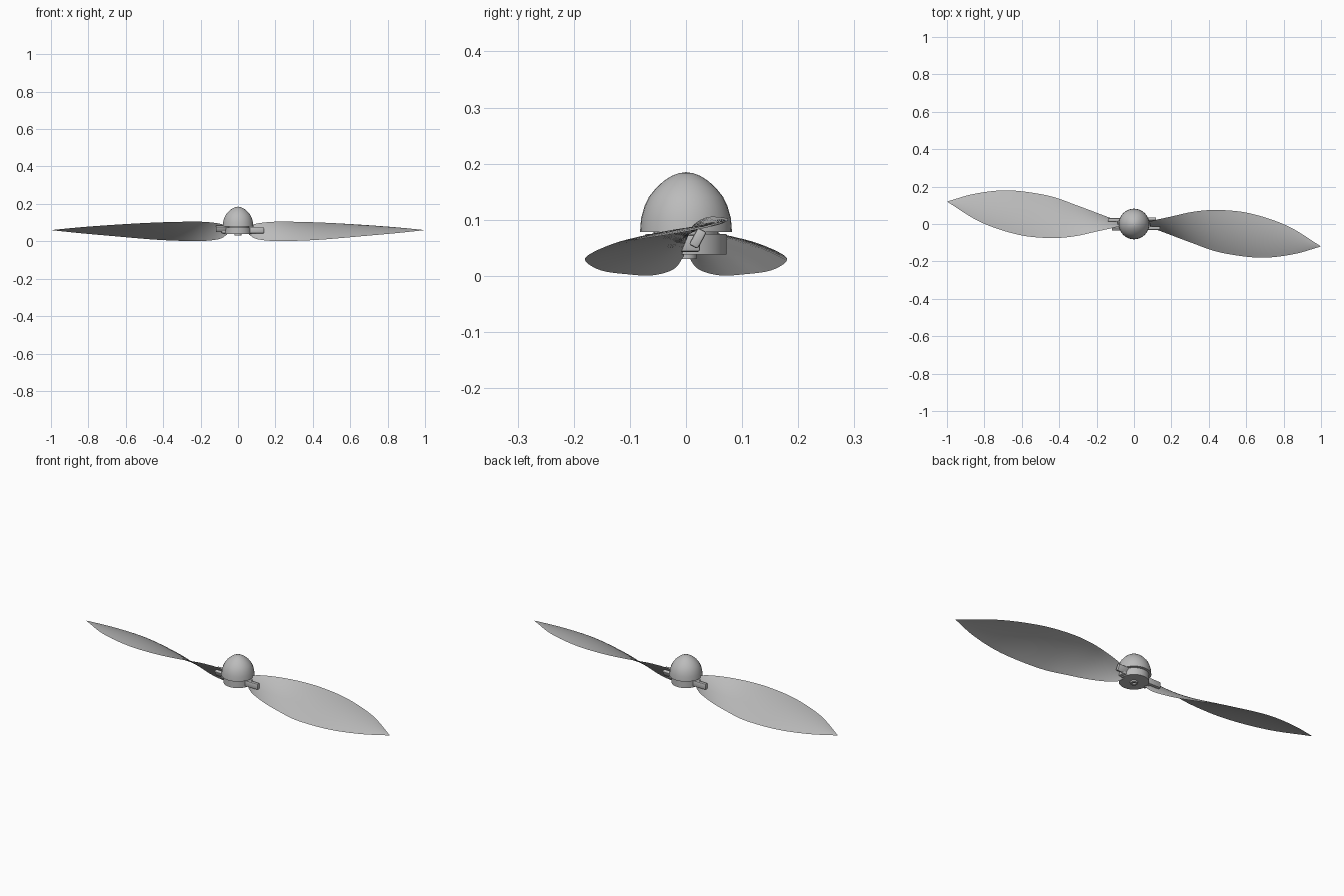
import bpy, bmesh, math
from mathutils import Vector, Matrix

if "Cube" in bpy.data.objects:
    bpy.data.objects.remove(bpy.data.objects["Cube"])

# Single grey plastic
grey = bpy.data.materials.new("grey_plastic")
grey.use_nodes = True
grey.diffuse_color = (0.5, 0.5, 0.5, 1)
grey.node_tree.nodes["Principled BSDF"].inputs["Base Color"].default_value = (0.5, 0.5, 0.5, 1)


def finish(name, bm, angle=40):
    bmesh.ops.remove_doubles(bm, verts=bm.verts, dist=1e-5)
    bmesh.ops.recalc_face_normals(bm, faces=bm.faces)
    mesh = bpy.data.meshes.new(name)
    bm.to_mesh(mesh)
    bm.free()
    mesh.materials.append(grey)
    ob = bpy.data.objects.new(name, mesh)
    bpy.context.collection.objects.link(ob)
    bpy.ops.object.select_all(action='DESELECT')
    ob.select_set(True)
    bpy.context.view_layer.objects.active = ob
    bpy.ops.object.shade_smooth_by_angle(angle=math.radians(angle))
    return ob


def lathe(name, profile, segments=32):
    bm = bmesh.new()
    verts = [bm.verts.new((r, 0, z)) for r, z in profile]
    edges = [bm.edges.new(p) for p in zip(verts, verts[1:])]
    bmesh.ops.spin(bm, geom=verts + edges, cent=(0, 0, 0), axis=(0, 0, 1),
                   angle=2 * math.pi, steps=segments)
    return finish(name, bm)


def spline(points, samples):
    """Catmull-Rom samples through a list of points."""
    p = [Vector(q) for q in points]
    p = [2 * p[0] - p[1]] + p + [2 * p[-1] - p[-2]]
    out = []
    for i in range(1, len(p) - 2):
        a, b, c, d = p[i - 1:i + 3]
        for k in range(samples):
            t = k / samples
            out.append(0.5 * (2 * b + (c - a) * t + (2 * a - 5 * b + 4 * c - d) * t * t
                              + (3 * b - a - 3 * c + d) * t ** 3))
    return out + [p[-2]]


# Blade edges from root to tip
LEADING = [(0.06, 0.004, 0.078), (0.10, 0.018, 0.095), (0.20, 0.040, 0.105), (0.32, 0.066, 0.104),
           (0.45, 0.075, 0.100), (0.62, 0.057, 0.091), (0.82, -0.010, 0.077), (1.0, -0.120, 0.060)]
TRAILING = [(0.06, -0.004, 0.035), (0.10, -0.022, 0.012), (0.20, -0.060, 0.001), (0.32, -0.105, 0.003),
            (0.46, -0.152, 0.010), (0.67, -0.180, 0.028), (0.85, -0.162, 0.044), (1.0, -0.120, 0.060)]


def blade(name, turn):
    bm = bmesh.new()
    n = 10
    rings = []
    for lead, trail in zip(spline(LEADING, 5), spline(TRAILING, 5)):
        chord = lead - trail
        up = Vector((1, 0, 0)).cross(chord).normalized()
        if up.z < 0:
            up = -up
        size = chord.length
        ring = []
        # upper surface one way, lower surface back
        for i in range(2 * n):
            t = i / n if i <= n else 2 - i / n
            bulge = 4 * t * (1 - t) * size * (0.055 if i <= n else 0.03)
            ring.append(bm.verts.new(trail + chord * t + up * bulge))
        rings.append(ring)
    for a, b in zip(rings, rings[1:]):
        for i in range(2 * n):
            j = (i + 1) % (2 * n)
            bm.faces.new((a[i], a[j], b[j], b[i]))
    bm.faces.new(rings[0])
    bm.transform(Matrix.Rotation(turn, 4, 'Z'))
    return finish(name, bm, 50)


def block(name, size, centre, tilt, turn):
    bm = bmesh.new()
    bmesh.ops.create_cube(bm, size=1)
    bm.transform(Matrix.Diagonal((*size, 1)))
    bmesh.ops.bevel(bm, geom=bm.edges[:], offset=0.004, segments=2, profile=0.5, affect='EDGES')
    bm.transform(Matrix.Rotation(turn, 4, 'Z') @ Matrix.Translation(centre)
                 @ Matrix.Rotation(tilt, 4, 'X'))
    return finish(name, bm)


# Hub: spinner dome, narrow neck, base disc and centre boss
lathe("spinner_dome", [(0, 0.185), (0.013, 0.183), (0.026, 0.178), (0.040, 0.169), (0.054, 0.156),
                       (0.066, 0.141), (0.074, 0.124), (0.080, 0.103), (0.082, 0.078), (0, 0.078)])
lathe("hub_disc", [(0, 0.080), (0.058, 0.080), (0.058, 0.075), (0.072, 0.075),
                   (0.072, 0.038), (0, 0.038)])
lathe("centre_boss", [(0.009, 0.060), (0.009, 0.030), (0.019, 0.030), (0.019, 0.040)], 24)

# Two blades, each held between a pair of clamp prongs
for side, turn in (("left", 0), ("right", math.pi)):
    blade(side + "_blade", turn)
    block(side + "_front_prong", (0.085, 0.018, 0.032), (0.0975, -0.022, 0.059), 0, turn)
    block(side + "_back_prong", (0.07, 0.018, 0.034), (0.083, 0.021, 0.067), -0.5, turn)
    block(side + "_prong_bridge", (0.045, 0.05, 0.03), (0.065, 0, 0.058), 0, turn)
